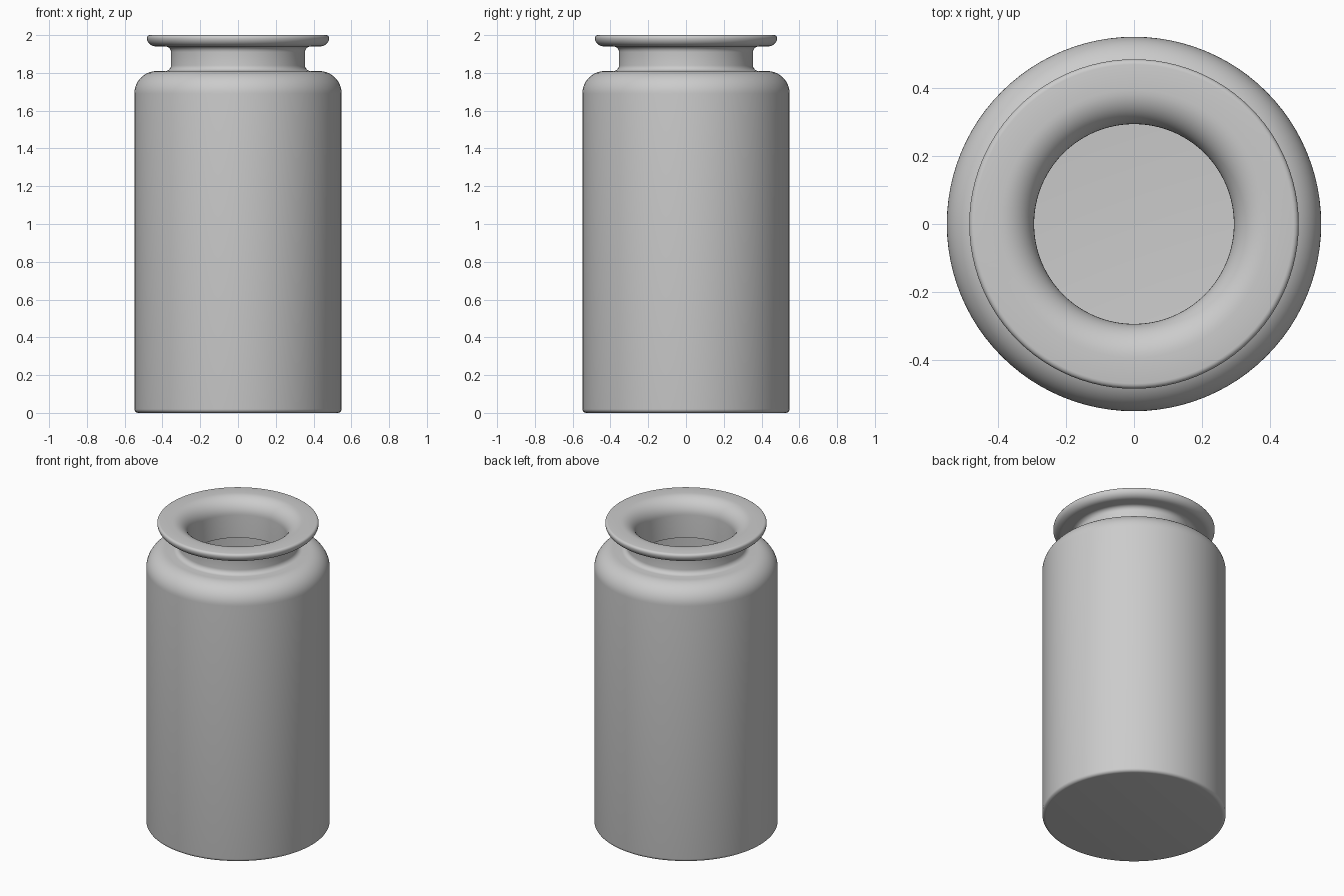
import bpy, bmesh, math

if "Cube" in bpy.data.objects:
    bpy.data.objects.remove(bpy.data.objects["Cube"])

SEGMENTS = 96


def arc(cx, cz, rx, rz, start, end, steps=8):
    """Points (radius, height) along an elliptical arc, angles in degrees."""
    pts = []
    for i in range(steps + 1):
        a = math.radians(start + (end - start) * i / steps)
        pts.append((cx + rx * math.cos(a), cz + rz * math.sin(a)))
    return pts


def lathe(name, profile):
    """Revolve a profile that starts and ends on the z axis."""
    bm = bmesh.new()
    verts = [bm.verts.new((r, 0, z)) for r, z in profile]
    edges = [bm.edges.new(pair) for pair in zip(verts, verts[1:])]
    bmesh.ops.spin(bm, geom=verts + edges, cent=(0, 0, 0), axis=(0, 0, 1),
                   angle=math.tau, steps=SEGMENTS, use_merge=True)
    bmesh.ops.remove_doubles(bm, verts=bm.verts, dist=1e-5)
    bmesh.ops.recalc_face_normals(bm, faces=bm.faces)
    mesh = bpy.data.meshes.new(name)
    bm.to_mesh(mesh)
    bm.free()
    obj = bpy.data.objects.new(name, mesh)
    bpy.context.collection.objects.link(obj)
    bpy.context.view_layer.objects.active = obj
    obj.select_set(True)
    bpy.ops.object.shade_smooth_by_angle(angle=math.radians(35))
    return obj


# Outside: base edge, shoulder, neck fillets and flared rim
outer = [(0, 0)]
outer += arc(0.527, 0.02, 0.022, 0.02, -90, 0, 5)
outer += arc(0.429, 1.69, 0.12, 0.12, 0, 90, 14)
outer += arc(0.385, 1.84, 0.03, 0.03, 270, 180, 6)
outer += arc(0.385, 1.91, 0.03, 0.03, 180, 90, 6)
outer += arc(0.433, 1.985, 0.05, 0.045, -90, 0, 8)
outer += arc(0.468, 1.985, 0.015, 0.015, 0, 90, 4)

# Inside: rounded mouth, neck bore, inner shoulder, wall and floor
inner = arc(0.393, 1.9, 0.1, 0.1, 90, 180, 12)
inner += [(0.293, 1.75)]
inner += arc(0.429, 1.69, 0.06, 0.06, 90, 0, 10)
inner += arc(0.469, 0.08, 0.02, 0.02, 0, -90, 5)
inner += [(0, 0.06)]

lathe("glass_vial", outer + inner)
